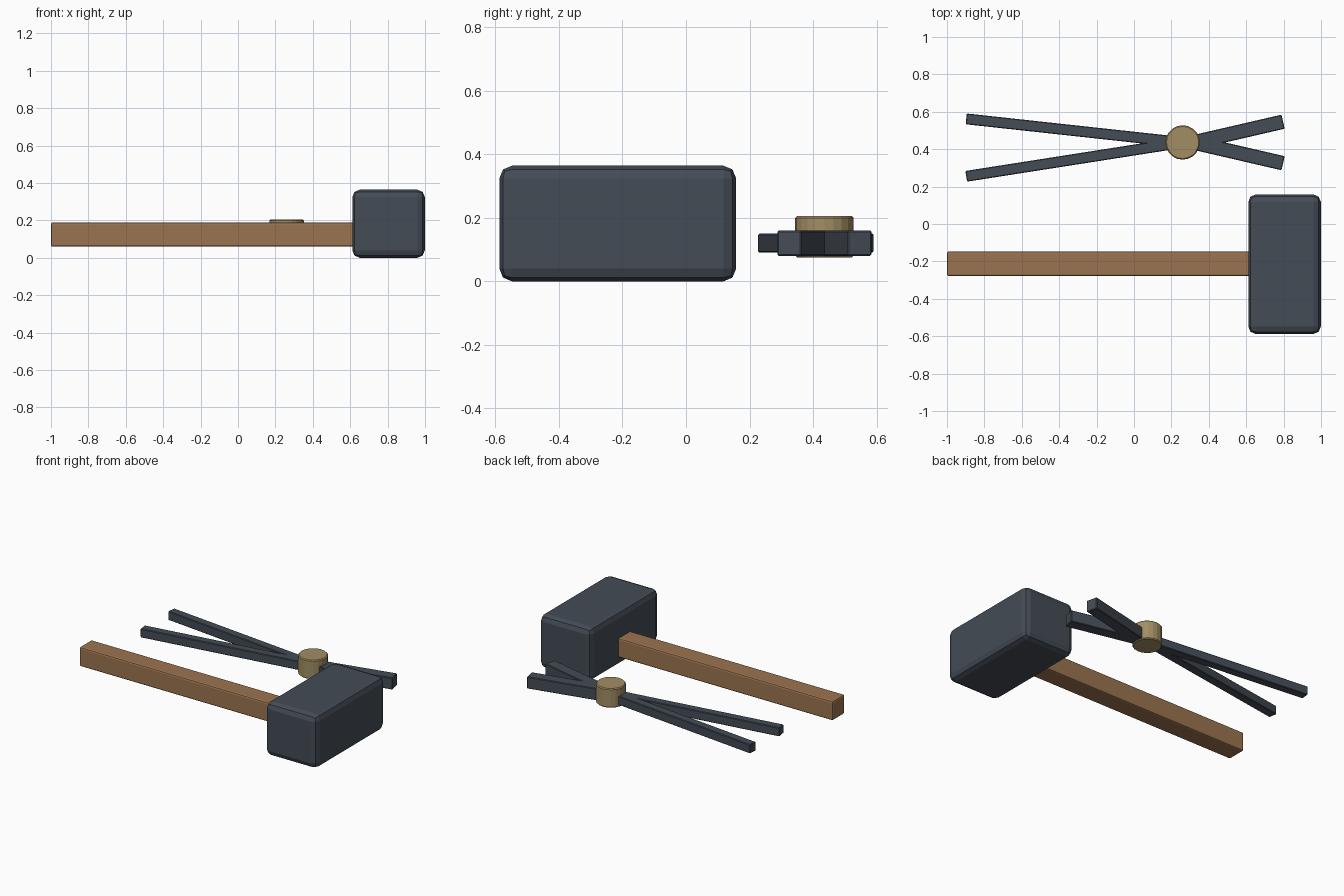
import bpy, math
from mathutils import Vector

cube = bpy.data.objects.get("Cube")
if cube:
    bpy.data.objects.remove(cube, do_unlink=True)


def make_material(name, rgb):
    mat = bpy.data.materials.new(name)
    mat.use_nodes = True
    color = (*rgb, 1)
    mat.diffuse_color = color
    mat.node_tree.nodes["Principled BSDF"].inputs["Base Color"].default_value = color
    return mat


steel = make_material("dark steel", (0.058, 0.072, 0.092))
wood = make_material("brown wood", (0.33, 0.175, 0.082))
brass = make_material("dull brass", (0.36, 0.27, 0.125))


def finish(obj, name, mat, bevel, segments):
    obj.name = name
    obj.data.materials.append(mat)
    mod = obj.modifiers.new("Bevel", 'BEVEL')
    mod.width = bevel
    mod.segments = segments
    mod.limit_method = 'ANGLE'
    mod.angle_limit = math.radians(40)
    return obj


def box(name, center, size, mat, bevel, segments=1, angle=0):
    bpy.ops.mesh.primitive_cube_add(size=1, location=center, rotation=(0, 0, angle))
    obj = bpy.context.object
    obj.scale = size
    bpy.ops.object.transform_apply(location=False, rotation=False, scale=True)
    return finish(obj, name, mat, bevel, segments)


def bar(name, start, end, width, height):
    """Square bar lying flat between two points in plan."""
    a, b = Vector((*start, 0.12)), Vector((*end, 0.12))
    d = b - a
    box(name, (a + b) / 2, (d.length, width, height), steel, 0.004,
        angle=math.atan2(d.y, d.x))


# Hammer
box("hammer_head", (0.805, -0.215, 0.182), (0.388, 0.746, 0.364), steel, 0.04, 2)
box("hammer_handle", (-0.17, -0.213, 0.124), (1.66, 0.132, 0.13), wood, 0.01, 2)

# Tongs: thin reins towards -x, thicker jaws towards +x
pivot = (0.26, 0.436)
bar("tongs_left_rein", pivot, (-0.897, 0.562), 0.058, 0.06)
bar("tongs_right_rein", pivot, (-0.897, 0.255), 0.058, 0.06)
for side, sign in (("left", 1), ("right", -1)):
    bar(f"tongs_{side}_jaw", (0.23, 0.436 - sign * 0.02),
        (0.797, 0.436 + sign * 0.111), 0.077, 0.08)

# Pivot rivet
bpy.ops.mesh.primitive_cylinder_add(vertices=20, radius=0.092, depth=0.13,
                                    location=(*pivot, 0.14))
finish(bpy.context.object, "tongs_rivet", brass, 0.006, 1)
